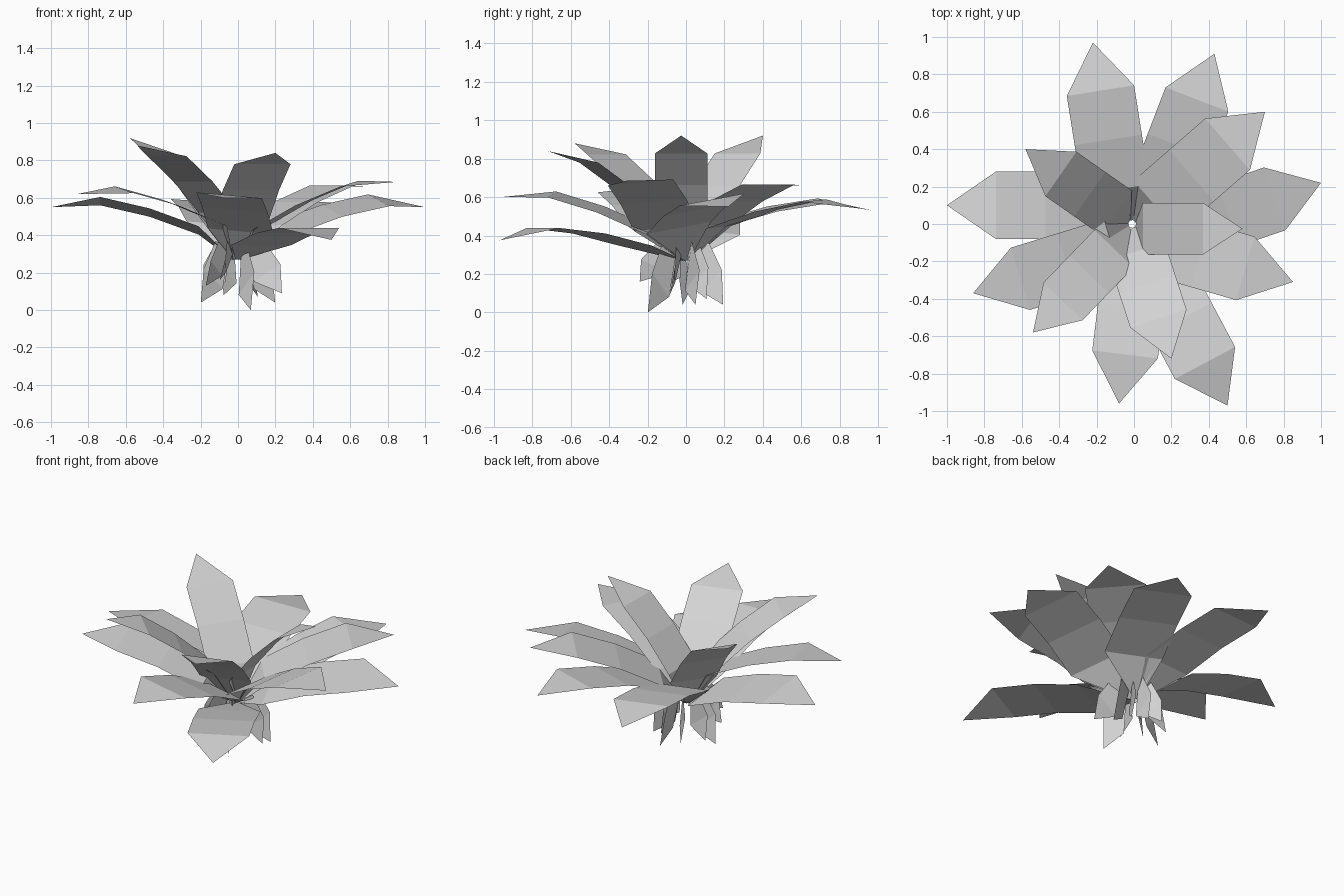
import bpy
import math
from mathutils import Vector

cube = bpy.data.objects.get("Cube")
if cube:
    bpy.data.objects.remove(cube, do_unlink=True)

# One plain grey for the whole plant
grey = bpy.data.materials.new("pale grey")
grey.use_nodes = True
colour = (0.65, 0.65, 0.65, 1.0)
grey.diffuse_color = colour
grey.node_tree.nodes["Principled BSDF"].inputs["Base Color"].default_value = colour

UP = Vector((0, 0, 1))
CROWN = Vector((-0.01, 0, 0.27))


def add_strip(name, rows):
    """Flat-faced blade: one triangle at the tip, then a strip of quads."""
    verts, faces = [rows[0][0]], []
    for left, right in rows[1:]:
        verts += [left, right]
    faces.append((0, 1, 2))
    for i in range(1, len(verts) - 2, 2):
        faces.append((i + 1, i, i + 2, i + 3))
    mesh = bpy.data.meshes.new(name)
    mesh.from_pydata(verts, [], faces)
    mesh.materials.append(grey)
    obj = bpy.data.objects.new(name, mesh)
    bpy.context.collection.objects.link(obj)


def add_leaf(name, tip, heading, pitch, roll, size, width):
    """Arching leaf, walked from its tip back down to the crown."""
    a, r = math.radians(heading), math.radians(roll)
    out = Vector((math.cos(a), math.sin(a), 0))
    left = Vector((-math.sin(a), math.cos(a), 0))
    side = left * math.cos(r) + UP * math.sin(r)
    point = Vector(tip)
    rows = [(point.copy(),)]
    for length, bend in ((0.265, 0), (0.27, 20), (0.28, 27)):
        p = math.radians(pitch + bend)
        point = point - (out * math.cos(p) + UP * math.sin(p)) * length * size
        half = side * width / 2
        rows.append((point + half, point - half))
    foot = CROWN + out * 0.02
    rows.append((foot + side * 0.015, foot - side * 0.015))
    add_strip(name, rows)


# Outer leaves: tip, heading, pitch at the tip, roll, width
outer = [
    ((-0.22, 0.97, 0.53), 99, -11, 4, 0.365),
    ((0.43, 0.91, 0.54), 69, -9, 2, 0.36),
    ((0.70, 0.60, 0.66), 41, -1, 0, 0.365),
    ((1.00, 0.22, 0.55), 19, -8, 10, 0.36),
    ((0.85, -0.31, 0.685), -16, 2, 5, 0.355),
    ((0.50, -0.97, 0.375), 298, -14, 0, 0.365),
    ((-0.08, -0.96, 0.60), 263, -3, -5, 0.355),
    ((-0.86, -0.37, 0.62), 197, -5, -6, 0.35),
    ((-1.00, 0.10, 0.55), 180, -7, 7, 0.365),
]
for i, (tip, heading, pitch, roll, width) in enumerate(outer):
    add_leaf(f"outer_leaf_{i + 1}", tip, heading, pitch, roll, 1.0, width)

# Inner leaves: steeper, tip, heading, pitch, size, width
inner = [
    ((-0.58, 0.40, 0.92), 145, 22, 0.94, 0.29),
    ((-0.54, -0.58, 0.88), 226, 14, 0.9, 0.29),
    ((0.20, -0.72, 0.84), 288, 15, 0.88, 0.316),
    ((0.58, -0.025, 0.92), 0, 24, 0.87, 0.275),
]
for i, (tip, heading, pitch, size, width) in enumerate(inner):
    add_leaf(f"inner_leaf_{i + 1}", tip, heading, pitch, 0, size, width)

# Upright fins below the crown: azimuth, tip radius, tip height
fins = [
    (-71, 0.21, 0.0), (-20, 0.25, 0.09), (14, 0.205, 0.04), (75, 0.20, 0.04),
    (115, 0.18, 0.08), (185, 0.20, 0.04), (160, 0.20, 0.09), (248, 0.26, 0.16),
    (215, 0.21, 0.13), (45, 0.15, 0.07),
]
for i, (azimuth, radius, low) in enumerate(fins):
    a = math.radians(azimuth)
    out = Vector((math.cos(a), math.sin(a), 0))
    twist = Vector((-math.sin(a), math.cos(a), 0)) * 0.025
    drop = 0.37 - low
    rows = [
        (out * radius + UP * low,),
        (out * radius * 0.93 + twist + UP * (low + drop * 0.55),
         out * radius * 0.4 - twist + UP * (low + drop * 0.22)),
        (out * radius * 0.6 + UP * 0.37, out * radius * 0.25 + UP * 0.31),
    ]
    add_strip(f"hanging_fin_{i + 1}", rows)
